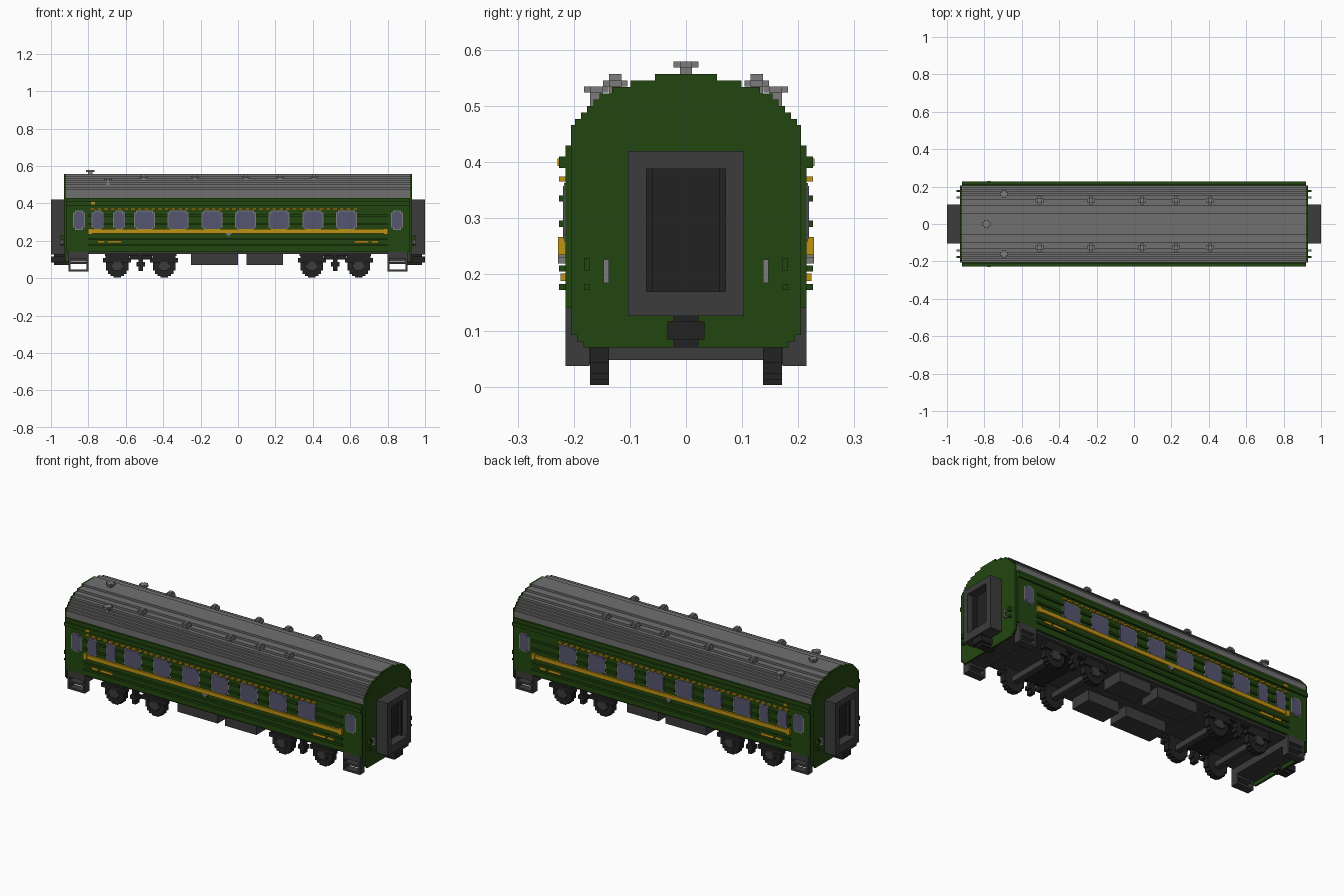
import bpy
import math

if "Cube" in bpy.data.objects:
    bpy.data.objects.remove(bpy.data.objects["Cube"], do_unlink=True)


def material(name, *rgb):
    made = bpy.data.materials.new(name)
    made.use_nodes = True
    made.diffuse_color = (*rgb, 1)
    shader = made.node_tree.nodes["Principled BSDF"]
    shader.inputs["Base Color"].default_value = (*rgb, 1)
    shader.inputs["Roughness"].default_value = 0.8
    return made


GREEN = material("carriage green", 0.016, 0.062, 0.005)
ROOF = material("roof grey", 0.16, 0.16, 0.16)
FITTING = material("fitting grey", 0.2, 0.2, 0.2)
GOLD = material("stripe gold", 0.52, 0.29, 0.006)
GLASS = material("window glass", 0.09, 0.09, 0.16)
STEEL = material("dark steel", 0.045, 0.045, 0.045)
BLACK = material("running gear black", 0.016, 0.016, 0.016)

# Shared dimensions: block size, wall planes and levels
BLOCK = 0.011
END = 0.93
WALL = 0.215
RIB = WALL + BLOCK
SHOULDER = 0.205
EAVES = 0.43
SILL = 0.14
DOORWAY = 0.8


def mesh_object(name, paint, verts, faces):
    mesh = bpy.data.meshes.new(name)
    mesh.from_pydata(verts, [], faces)
    mesh.materials.append(paint)
    thing = bpy.data.objects.new(name, mesh)
    bpy.context.collection.objects.link(thing)


def part(name, paint, boxes, flip_x=False, flip_y=False):
    """Build one object from boxes given as x, y and z ranges, optionally mirrored."""
    if flip_x:
        boxes = boxes + [((-x[1], -x[0]), y, z) for x, y, z in boxes]
    if flip_y:
        boxes = boxes + [(x, (-y[1], -y[0]), z) for x, y, z in boxes]
    verts, faces = [], []
    for xs, ys, zs in boxes:
        n = len(verts)
        verts += [(x, y, z) for x in xs for y in ys for z in zs]
        for quad in ((0, 1, 3, 2), (4, 6, 7, 5), (0, 4, 5, 1),
                     (2, 3, 7, 6), (0, 2, 6, 4), (1, 5, 7, 3)):
            faces.append([n + corner for corner in quad])
    mesh_object(name, paint, verts, faces)


def around(middle, half):
    return (middle - half, middle + half)


def rise(bottom, height=BLOCK):
    return (bottom, bottom + height)


def stepped_prism(name, paint, levels, start, stop):
    """Extrude a symmetric stepped section made of (half width, z range) rows."""
    half = [(width, z) for width, zs in levels for z in zs]
    loop = half + [(-y, z) for y, z in reversed(half)]
    n = len(loop)
    verts = [(x, y, z) for x in (start, stop) for y, z in loop]
    faces = [list(reversed(range(n))), list(range(n, n + n))]
    for i in range(n):
        j = (i + 1) % n
        faces.append([i, j, n + j, n + i])
    mesh_object(name, paint, verts, faces)


# Roof and end walls share one arch, an ellipse snapped to blocks
arch = [(SHOULDER, (EAVES, 0.466))]
while arch[-1][1][1] < 0.55:
    bottom = arch[-1][1][1]
    height = (bottom + BLOCK / 2 - 0.44) / 0.115
    width = SHOULDER * math.sqrt(1 - height ** 2)
    arch.append((round(width / BLOCK) * BLOCK, rise(bottom, 0.0114)))
stepped_prism("roof", ROOF, arch, BLOCK - END, END - BLOCK)

skirt = [(SHOULDER - BLOCK * (2 - i), rise(0.07 + BLOCK * i)) for i in range(2)]
skirt.append((SHOULDER, (skirt[-1][1][1], EAVES)))
stepped_prism("right_end_wall", GREEN, skirt + arch, -END, BLOCK - END)
stepped_prism("left_end_wall", GREEN, skirt + arch, END - BLOCK, END)

# Body and floor
length = around(0, END - BLOCK)
part("body", GREEN, [(length, around(0, WALL), (SILL, EAVES))])
part("floor", STEEL, [(length, around(0, 0.2), rise(SILL - BLOCK))])
part("end_floor", STEEL, [((DOORWAY, END - BLOCK), around(0, 0.18), (0.09, SILL))],
     flip_x=True)

# Windows: narrow ones at the doors and service end, wide ones along the saloon
windows = [around(x, 0.032) for x in (-0.85, -0.75, -0.635)]
windows += [around(0.18 * i - 0.5, 0.056) for i in range(7)]
windows.append(around(0.85, 0.032))


def panes(inset, out):
    """Window plates with notched corners."""
    plates = []
    for start, stop in windows:
        for notch in (0, BLOCK):
            plates.append(((start + inset + notch, stop - inset - notch), (0.2, out),
                           (0.27 + inset - notch, 0.352 - inset + notch)))
    return plates


part("window_frames", FITTING, panes(0, WALL + 0.002), flip_y=True)
part("window_glass", GLASS, panes(0.005, WALL + 0.004), flip_y=True)

# Side ribs, broken where they meet the windows
depth = (0.2, RIB)
ribs = [(length, depth, (0.39, 0.41))]
ribs += [((-DOORWAY, DOORWAY), depth, rise(z)) for z in (0.172, 0.205)]
for before, after in zip(windows, windows[1:]):
    start, stop = max(before[1], -DOORWAY), min(after[0], DOORWAY)
    ribs += [((start, stop), depth, rise(z)) for z in (0.285, 0.33)]
part("side_ribs", GREEN, ribs, flip_y=True)

# Gold waist stripe with end caps, dashed line above the windows, marker plates
stripe = [((-DOORWAY, DOORWAY), depth, (0.24, 0.262))]
stripe += [(around(x, BLOCK), (0.2, RIB + 0.002), (0.235, 0.267)) for x in (-0.79, 0.79)]
part("waist_stripe", GOLD, stripe, flip_y=True)
part("side_lamp", GOLD, [(around(-0.775, BLOCK), (0.2, RIB + 0.003), (0.393, 0.407))],
     flip_y=True)
dashes = [(rise(0.036 * i - 0.79, 0.025), depth, rise(0.366, 0.009)) for i in range(40)]
part("dashed_stripe", GOLD, dashes, flip_y=True)
plates = [(around(x, half), (0.2, RIB - 0.002), rise(0.188, 0.014))
          for x, half in ((-0.73, 0.02), (-0.66, 0.04), (0.66, 0.04), (0.73, 0.02))]
part("marker_plates", GOLD, plates, flip_y=True)
part("centre_plate", FITTING, [(around(-0.05, half), (0.2, RIB + 0.002), rise(z))
                               for half, z in ((0.018, 0.23), (0.008, 0.22))], flip_y=True)


# Roof vents: a stem with a cross-shaped cap
def vent(x, y, top):
    thin, wide, cap = BLOCK, 2 * BLOCK, (top - BLOCK, top)
    return [(around(x, thin), around(y, thin), (top - 4 * BLOCK, top)),
            (around(x, wide), around(y, thin), cap),
            (around(x, thin), around(y, wide), cap)]


vents = vent(-0.695, 0.16, 0.535)
for x in (-0.505, -0.23, 0.043, 0.225, 0.407):
    vents += vent(x, 0.126, 0.546)
    vents.append((around(x, BLOCK), around(0.126, BLOCK), rise(0.546)))
part("roof_vents", FITTING, vents, flip_y=True)
part("chimney", FITTING, vent(-0.79, 0, 0.58))

# Gangways with a recessed door
reach = (END - BLOCK, 1)
outer, inner = 0.103, 0.07
low, high = (0.126, 0.17), (0.388, 0.42)
part("gangway_frame", STEEL, [(reach, (inner, outer), (low[0], high[1])),
                              (reach, (-outer, -inner), (low[0], high[1])),
                              (reach, around(0, inner), low),
                              (reach, around(0, inner), high)], flip_x=True)
part("gangway_door", BLACK, [((END - BLOCK, 0.95), around(0, inner), (low[1], high[0]))],
     flip_x=True)
part("gangway_door_posts", BLACK, [((0.94, 0.97), (inner - BLOCK, inner), (low[1], high[0]))],
     flip_x=True, flip_y=True)

# Couplers and end fittings
part("coupler", BLACK, [((0.9, 0.985), around(0, 2 * BLOCK), (0.07, low[0])),
                        (reach, around(0, 3 * BLOCK), around(0.1, 0.016))], flip_x=True)
handrail = [((0.94, 0.95), around(0.142, 0.005), (0.185, 0.227))]
handrail += [((END, 0.95), around(0.142, 0.005), rise(z, 0.008)) for z in (0.185, 0.219)]
part("end_handrails", FITTING, handrail, flip_x=True, flip_y=True)
part("end_brackets", GREEN, [((END, 0.95), around(0.177, 0.005), zs)
                             for zs in (rise(0.207, 2 * BLOCK), rise(0.172))],
     flip_x=True, flip_y=True)

# Boarding steps with open treads
landing, tread = (DOORWAY, 0.906), (0.172, WALL)
steps = [(rise(x), tread, (0.037, SILL)) for x in (DOORWAY, 0.895)]
steps += [(landing, tread, rise(z)) for z in (0.037, 0.075)]
steps.append((landing, tread, (0.105, SILL)))
part("boarding_steps", STEEL, steps, flip_x=True, flip_y=True)

# Bogies: blocky round wheels, axles, bearings, side frames and springs
radius = 0.064
wheels, axles, bearings, frames = [], [], [], []
for x in (0.395, 0.646):
    for angle in (20, 40, 55, 72):
        turn = math.radians(angle)
        wheels.append((around(x, radius * math.cos(turn)), (0.137, 0.171),
                       around(radius, radius * math.sin(turn))))
    axles.append((around(x, 0.016), around(0, SILL), around(radius, 0.016)))
    bearings.append((around(x, 2 * BLOCK), (0.17, 0.182), around(radius, 2 * BLOCK)))
    bearings.append((around(x, 3 * BLOCK), (0.17, 0.18), around(radius, BLOCK)))
    frames.append((around(x, 0.075), (0.15, 0.182), rise(0.085, 2 * BLOCK)))
    frames.append((around(x, 0.062), (SILL, 0.18), (0.105, 0.13)))
pivot = 0.52
frames.append((around(pivot, 0.19), (0.145, 0.178), (0.118, SILL)))
part("wheels", BLACK, wheels, flip_x=True, flip_y=True)
part("axles", STEEL, axles, flip_x=True)
part("axle_bearings", STEEL, bearings, flip_x=True, flip_y=True)
part("bogie_frames", BLACK, frames, flip_x=True, flip_y=True)
part("bogie_bolsters", BLACK, [(around(pivot, 0.06), around(0, 0.15), (0.1, SILL))],
     flip_x=True)
part("bogie_springs", BLACK, [(around(pivot, BLOCK), (0.145, 0.18), (0.04, SILL)),
                              (around(pivot, 2 * BLOCK), (0.145, 0.18), rise(radius, 2 * BLOCK))],
     flip_x=True, flip_y=True)

# Equipment boxes under the floor
part("equipment_boxes", STEEL, [(xs, (0.06, 0.18), (0.07, SILL))
                                for xs in ((-0.25, 0), (0.045, 0.24))], flip_y=True)
